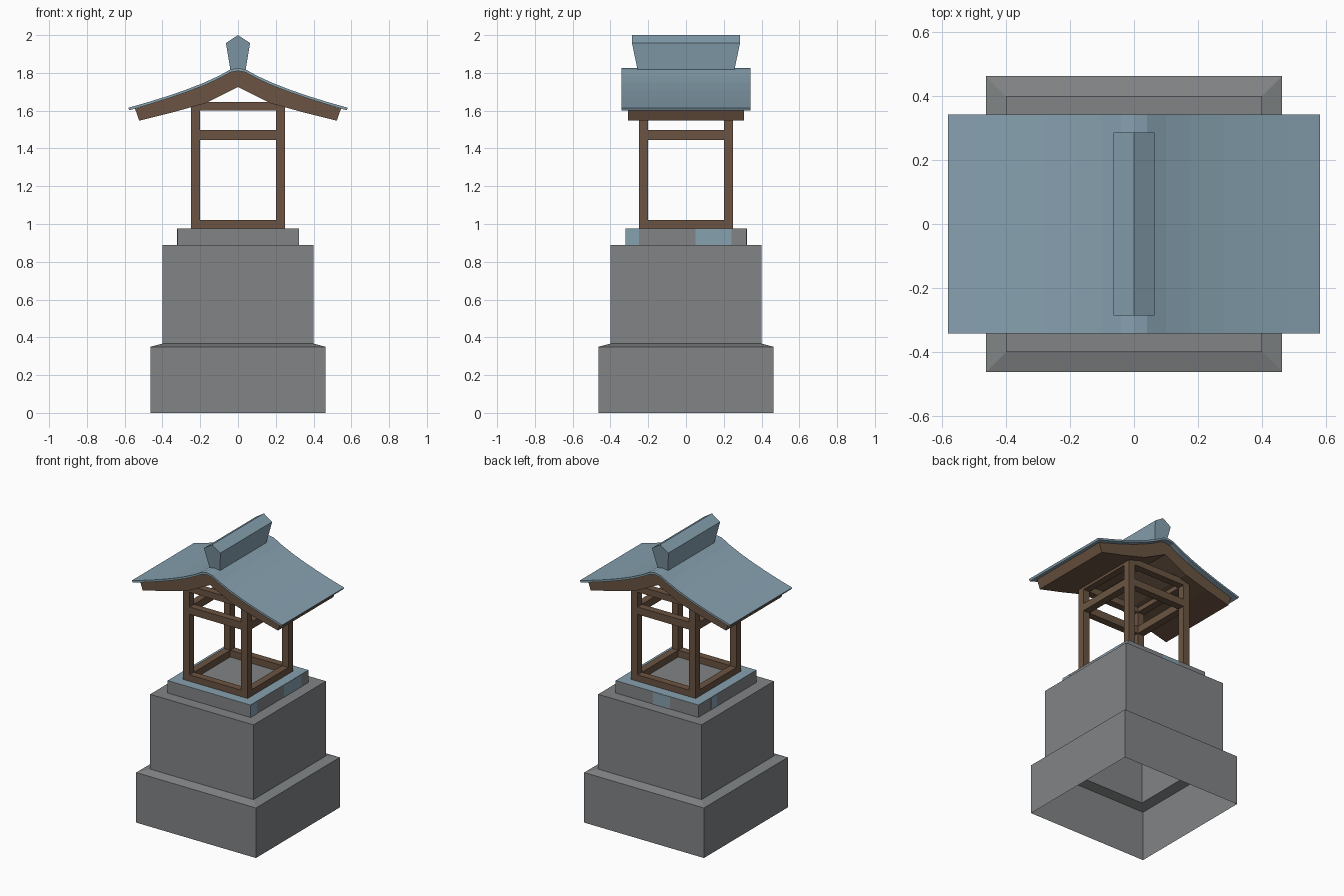
import bpy, bmesh
from mathutils import Matrix, Vector

cube = bpy.data.objects.get("Cube")
if cube:
    bpy.data.objects.remove(cube, do_unlink=True)


def material(name, rgb):
    m = bpy.data.materials.new(name)
    m.use_nodes = True
    m.diffuse_color = (*rgb, 1)
    m.node_tree.nodes["Principled BSDF"].inputs["Base Color"].default_value = (*rgb, 1)
    return m


STONE = material("grey stone", (0.22, 0.23, 0.235))
TILE = material("blue roof", (0.24, 0.355, 0.43))
WOOD = material("brown wood", (0.145, 0.088, 0.054))


def finish(name, bm, mat):
    bmesh.ops.recalc_face_normals(bm, faces=bm.faces[:])
    mesh = bpy.data.meshes.new(name)
    bm.to_mesh(mesh)
    bm.free()
    mesh.materials.append(mat)
    ob = bpy.data.objects.new(name, mesh)
    bpy.context.collection.objects.link(ob)
    return ob


def box(name, lo, hi, mat):
    lo, hi = Vector(lo), Vector(hi)
    bm = bmesh.new()
    bmesh.ops.create_cube(bm, size=1, matrix=Matrix.Translation((lo + hi) / 2)
                          @ Matrix.Diagonal((*(hi - lo), 1)))
    return finish(name, bm, mat)


def prism(name, outline, depth, mat):
    """Extrude an x-z outline along y; depth gives the half length at each z."""
    bm = bmesh.new()
    rings = [[bm.verts.new((x, s * depth(z), z)) for x, z in outline] for s in (-1, 1)]
    n = len(outline)
    for ring in rings:
        bm.faces.new(ring)
    for i in range(n):
        j = (i + 1) % n
        bm.faces.new((rings[0][i], rings[0][j], rings[1][j], rings[1][i]))
    return finish(name, bm, mat)


def mirrored(half):
    """Complete a half profile that starts on the centre line."""
    return [(-x, z) for x, z in reversed(half[1:])] + half


# Stepped pedestal: hollow square shell, open underneath
bm = bmesh.new()
loops = [[bm.verts.new((sx * h, sy * h, z)) for sx, sy in ((-1, -1), (1, -1), (1, 1), (-1, 1))]
         for h, z in ((0.463, 0), (0.463, 0.35), (0.4, 0.367), (0.4, 0.89))]
for a, b in zip(loops, loops[1:]):
    for i in range(4):
        j = (i + 1) % 4
        bm.faces.new((a[i], a[j], b[j], b[i]))
bm.faces.new(loops[-1])
finish("pedestal", bm, STONE)

# Top slab with blue patches
S, Z0, Z1 = 0.32, 0.89, 0.975
T = 0.002
box("top_slab", (-S, -S, Z0), (S, S, Z1), STONE)
for s in (-1, 1):
    box("slab_border_y", (-S, min(s * S, s * 0.25), Z1), (S, max(s * S, s * 0.25), Z1 + T), TILE)
    box("slab_border_x", (min(s * S, s * 0.25), -0.25, Z1), (max(s * S, s * 0.25), 0.25, Z1 + T), TILE)
for y0, y1 in ((-S, -0.25), (0.05, 0.24)):
    box("slab_patch_left", (S, y0, Z0), (S + T, y1, Z1), TILE)
box("slab_patch_right", (-S - T, 0.12, Z0), (-S, 0.18, Z1), TILE)
box("slab_patch_back", (-0.1, S, Z0), (0.03, S + T, Z1), TILE)

# Timber frame: four posts and three rings of rails
A, B, TOP = 0.2, 0.25, 1.645
for sx in (-1, 1):
    for sy in (-1, 1):
        xs, ys = sorted((sx * A, sx * B)), sorted((sy * A, sy * B))
        box("post", (xs[0], ys[0], Z1), (xs[1], ys[1], TOP), WOOD)
for z0, z1 in ((Z1, 1.022), (1.445, 1.497), (1.6, TOP)):
    for s in (-1, 1):
        p, q = sorted((s * A, s * B))
        box("rail_x", (-A, p, z0), (A, q, z1), WOOD)
        box("rail_y", (p, -A, z0), (q, A, z1), WOOD)

# Curved roof: blue sheet over a thick timber slab
top = [(0, 1.825), (0.04, 1.818), (0.1, 1.785), (0.18, 1.748), (0.28, 1.709),
       (0.38, 1.675), (0.48, 1.644), (0.582, 1.615)]
under = [(0, 1.81), (0.04, 1.803), (0.1, 1.77), (0.18, 1.733), (0.28, 1.695),
         (0.38, 1.661), (0.48, 1.63), (0.575, 1.602)]
prism("roof_sheet", mirrored(top) + mirrored(under)[::-1], lambda z: 0.342, TILE)
slab_top = under[:-1] + [(0.545, 1.61)]
soffit = [(0, 1.725), (0.17, 1.64), (0.35, 1.59), (0.523, 1.547)]
prism("roof_timber", mirrored(slab_top) + mirrored(soffit)[::-1], lambda z: 0.306, WOOD)

# Ridge cap, flaring toward its top
ridge = mirrored([(0, 2.0), (0.064, 1.958), (0.04, 1.815)]) + [(0, 1.815)]
prism("ridge_cap", ridge, lambda z: 0.256 + 0.03 * min(1, (z - 1.815) / 0.143), TILE)
